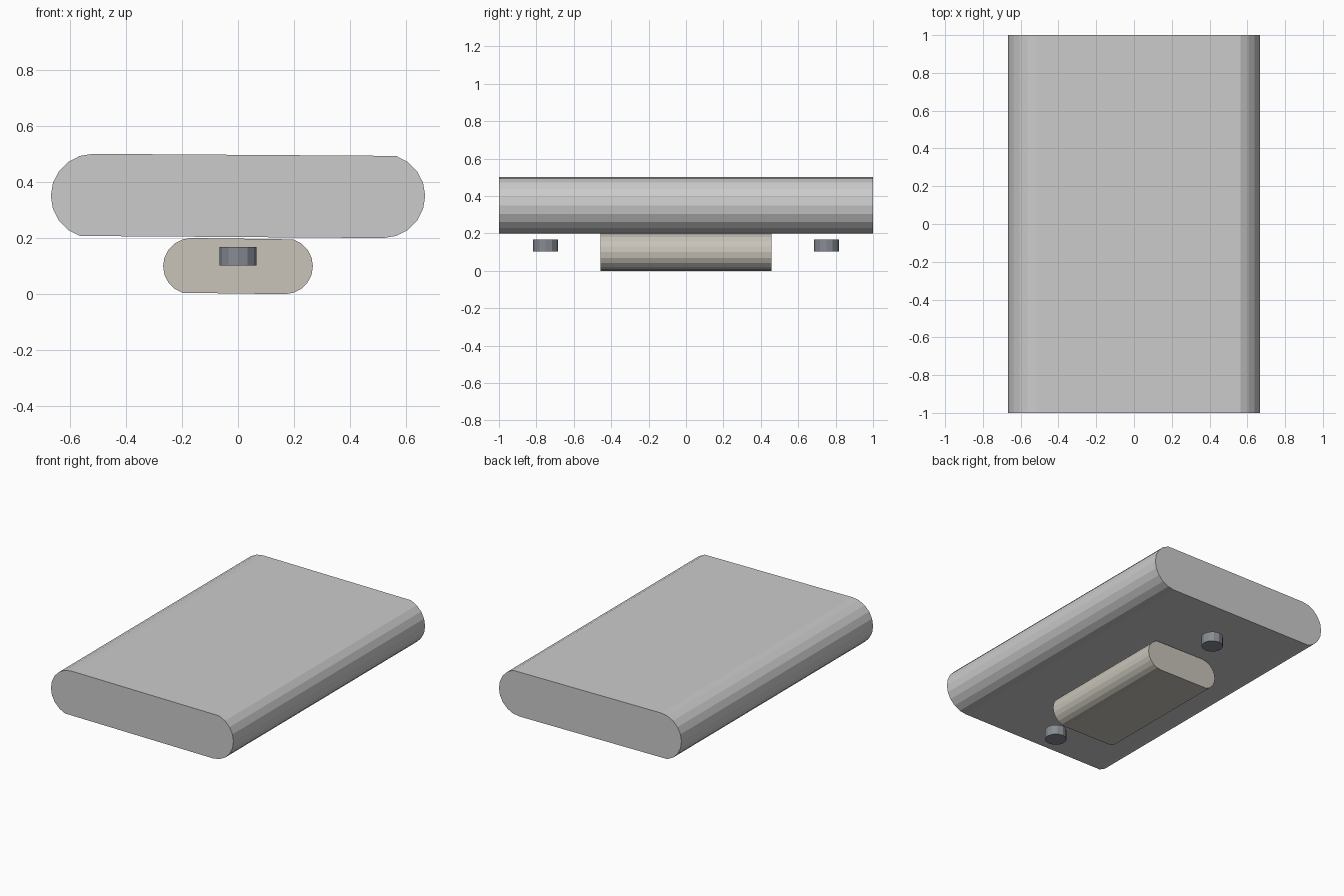
import bpy, bmesh
from math import cos, sin, radians

if "Cube" in bpy.data.objects:
    bpy.data.objects.remove(bpy.data.objects["Cube"])


def material(name, rgb):
    m = bpy.data.materials.new(name)
    m.diffuse_color = (*rgb, 1)
    m.use_nodes = True
    m.node_tree.nodes["Principled BSDF"].inputs["Base Color"].default_value = m.diffuse_color
    return m


def finish(bm, name, mat=None):
    bmesh.ops.recalc_face_normals(bm, faces=bm.faces)
    mesh = bpy.data.meshes.new(name)
    bm.to_mesh(mesh)
    bm.free()
    if mat:
        mesh.materials.append(mat)
    obj = bpy.data.objects.new(name, mesh)
    bpy.context.collection.objects.link(obj)
    return obj


def capsule_bar(name, half_width, half_length, z, radius, mat=None):
    """Split 20-sided circle, stretched in x and extruded along y."""
    bm = bmesh.new()
    offset = half_width - radius
    ring = []
    for i in range(20):
        a = radians(90 + 18 * i)
        shift = -offset if i < 10 else offset
        ring.append(bm.verts.new((shift + radius * cos(a), -half_length, z + radius * sin(a))))
    face = bm.faces.new(ring)
    ext = bmesh.ops.extrude_face_region(bm, geom=[face], use_keep_orig=True)
    verts = [v for v in ext["geom"] if isinstance(v, bmesh.types.BMVert)]
    bmesh.ops.translate(bm, verts=verts, vec=(0, 2 * half_length, 0))
    return finish(bm, name, mat)


base_mat = material("warm_grey", (0.58, 0.55, 0.49))
peg_mat = material("dark_grey", (0.24, 0.26, 0.29))

# Wide upper slab and narrow lower block
capsule_bar("upper_slab", 0.667, 1.0, 0.35, 0.15)
capsule_bar("lower_block", 0.267, 0.458, 0.10, 0.10, base_mat)

# Round pegs hovering just under the slab, front and back
for name, y in (("front_peg", -0.75), ("back_peg", 0.75)):
    bm = bmesh.new()
    bmesh.ops.create_cone(bm, cap_ends=True, segments=12, radius1=0.0667, radius2=0.0667, depth=0.066)
    finish(bm, name, peg_mat).location = (0, y, 0.135)
